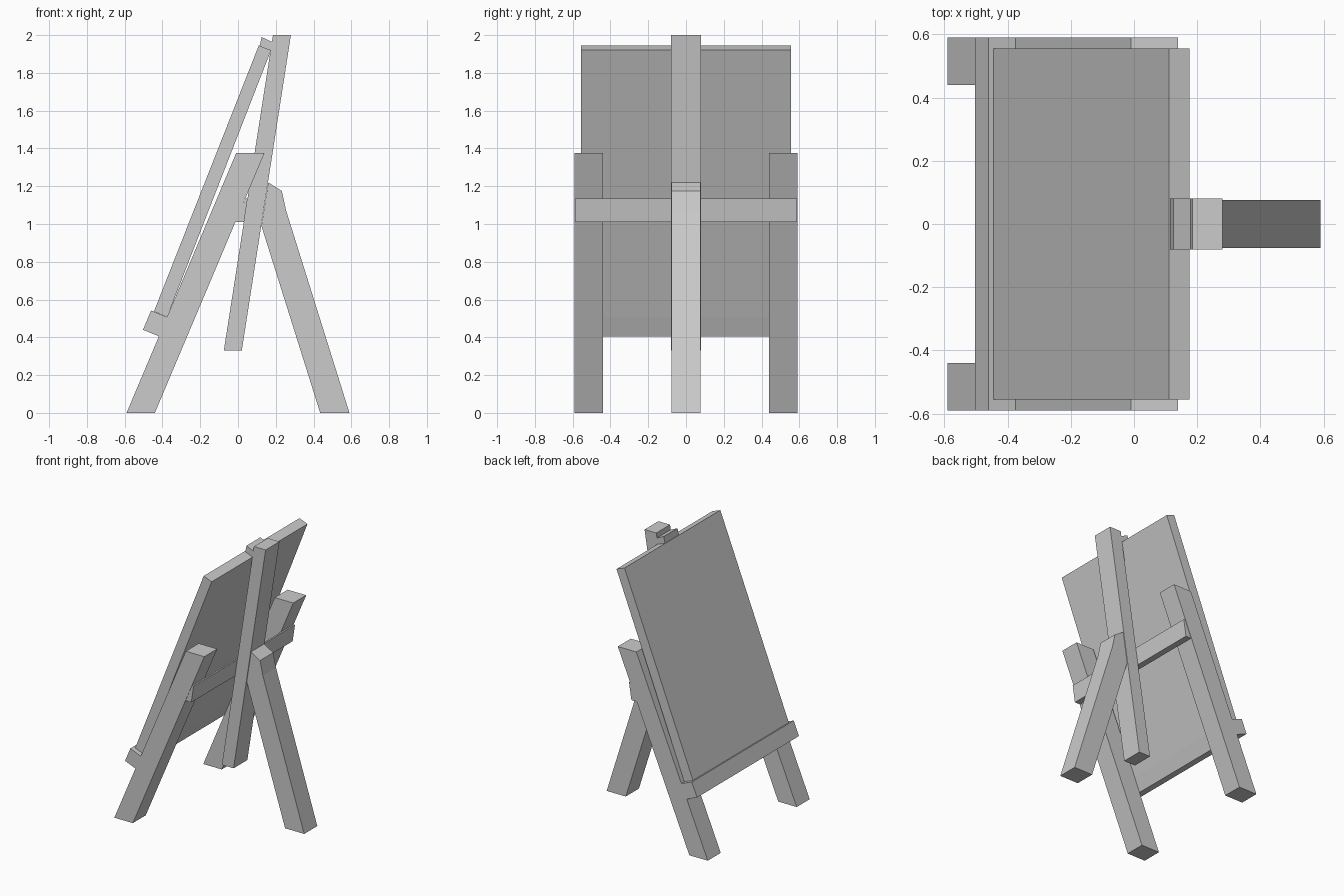
import bpy
import bmesh

cube = bpy.data.objects.get("Cube")
if cube:
    bpy.data.objects.remove(cube, do_unlink=True)

grey = bpy.data.materials.new("plain grey")
grey.use_nodes = True
colour = (0.6, 0.6, 0.6, 1)
grey.diffuse_color = colour
grey.node_tree.nodes["Principled BSDF"].inputs["Base Color"].default_value = colour


def plank(name, profile, y0, y1):
    """Extrude a side profile (x, z) across the width from y0 to y1."""
    bm = bmesh.new()
    face = bm.faces.new([bm.verts.new((x, y0, z)) for x, z in profile])
    result = bmesh.ops.extrude_face_region(bm, geom=[face])
    moved = [v for v in result["geom"] if isinstance(v, bmesh.types.BMVert)]
    bmesh.ops.translate(bm, verts=moved, vec=(0, y1 - y0, 0))
    bmesh.ops.recalc_face_normals(bm, faces=bm.faces)
    mesh = bpy.data.meshes.new(name)
    bm.to_mesh(mesh)
    bm.free()
    mesh.materials.append(grey)
    obj = bpy.data.objects.new(name, mesh)
    bpy.context.collection.objects.link(obj)
    return obj


# Pair of slanted legs under the board
leg = [(-0.59, 0), (-0.44, 0), (0.14, 1.375), (-0.01, 1.375)]
for name, y in (("board_leg_a", -0.59), ("board_leg_b", 0.44)):
    plank(name, leg, y, y + 0.15)

# Board and the ledge it rests on
plank("board", [(-0.445, 0.537), (-0.375, 0.508), (0.175, 1.92), (0.11, 1.945)],
      -0.555, 0.555)
plank("ledge", [(-0.503, 0.44), (-0.418, 0.405), (-0.375, 0.508), (-0.46, 0.542)],
      -0.59, 0.59)

# Central post with the clip that holds the top of the board
plank("post", [(-0.075, 0.33), (0.02, 0.33), (0.28, 2), (0.185, 2)], -0.08, 0.08)
plank("clip", [(0.115, 1.943), (0.175, 1.92), (0.183, 1.963), (0.125, 1.99)],
      -0.08, 0.08)

# Bar joining the two legs and the post
plank("crossbar", [(-0.014, 1.01), (0.032, 1.01), (0.051, 1.135), (0.039, 1.135)],
      -0.587, 0.587)

# Hinged prop leg behind the post
plank("prop_leg", [(0.435, 0), (0.59, 0), (0.255, 1.07), (0.232, 1.175),
                   (0.16, 1.22), (0.124, 0.99)], -0.076, 0.076)
